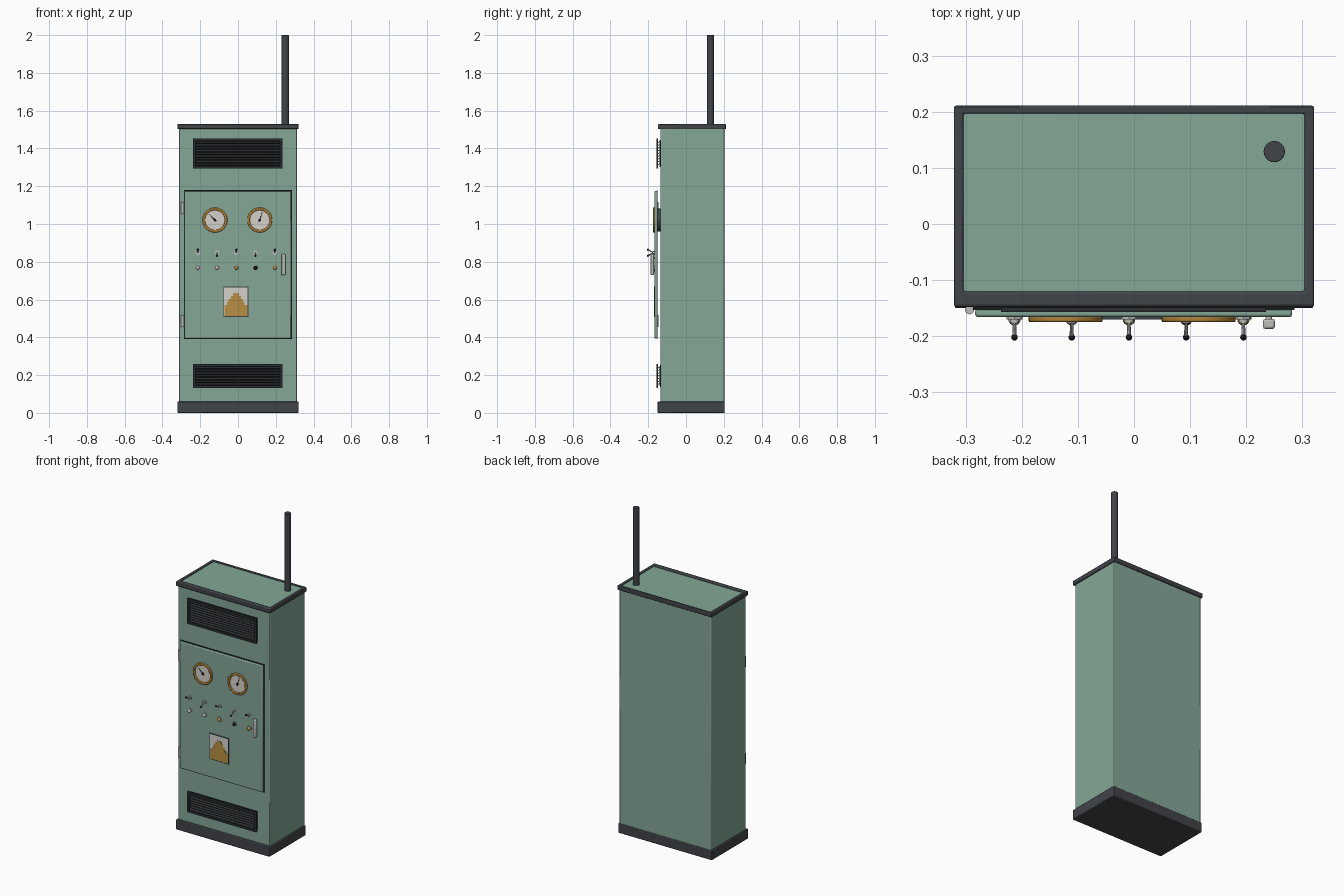
import bpy, bmesh, math
from mathutils import Vector

cube = bpy.data.objects.get("Cube")
if cube:
    bpy.data.objects.remove(cube, do_unlink=True)


def material(name, *rgb):
    m = bpy.data.materials.new(name)
    m.use_nodes = True
    m.diffuse_color = (*rgb, 1)
    m.node_tree.nodes["Principled BSDF"].inputs["Base Color"].default_value = (*rgb, 1)
    return m


GREEN = material("sage green paint", 0.23, 0.39, 0.31)
CHARCOAL = material("charcoal trim", 0.052, 0.058, 0.066)
GRILLE = material("grille grey", 0.024, 0.028, 0.032)
BLACK = material("black", 0.008, 0.008, 0.009)
BRASS = material("brass", 0.43, 0.22, 0.04)
OCHRE = material("ochre paint", 0.48, 0.27, 0.055)
IVORY = material("ivory dial", 0.66, 0.64, 0.6)
METAL = material("pale metal", 0.5, 0.52, 0.5)


def finish(name, bm, mat, bevel=0, smooth=False):
    bmesh.ops.recalc_face_normals(bm, faces=bm.faces)
    mesh = bpy.data.meshes.new(name)
    bm.to_mesh(mesh)
    bm.free()
    mesh.materials.append(mat)
    ob = bpy.data.objects.new(name, mesh)
    bpy.context.collection.objects.link(ob)
    if bevel:
        mod = ob.modifiers.new("soft edges", "BEVEL")
        mod.width, mod.segments = bevel, 2
    if smooth or bevel:
        bpy.ops.object.select_all(action="DESELECT")
        ob.select_set(True)
        bpy.context.view_layer.objects.active = ob
        bpy.ops.object.shade_smooth_by_angle(angle=math.radians(35))
    return ob


def box(name, xs, ys, zs, mat, bevel=0):
    bm = bmesh.new()
    bmesh.ops.create_cube(bm, size=1)
    for v in bm.verts:
        v.co = [(lo + hi) / 2 + c * (hi - lo) for c, (lo, hi) in zip(v.co, (xs, ys, zs))]
    return finish(name, bm, mat, bevel)


def rod(name, a, b, r, mat, sides=24, r2=None, bevel=0):
    a, b = Vector(a), Vector(b)
    bm = bmesh.new()
    bmesh.ops.create_cone(bm, cap_ends=True, segments=sides, radius1=r,
                          radius2=r if r2 is None else r2, depth=(b - a).length)
    turn = (b - a).to_track_quat("Z", "Y")
    for v in bm.verts:
        v.co = turn @ v.co + (a + b) / 2
    return finish(name, bm, mat, bevel, True)


def ball(name, at, r, mat):
    bm = bmesh.new()
    bmesh.ops.create_uvsphere(bm, u_segments=16, v_segments=10, radius=r)
    bmesh.ops.translate(bm, verts=bm.verts, vec=at)
    return finish(name, bm, mat, smooth=True)


def ring(name, outer, inner, place, lo, hi, mat, bevel=0):
    """Solid between two matching loops; place(u, v, depth) gives the point."""
    bm = bmesh.new()
    loops = [[bm.verts.new(place(u, v, d)) for u, v in loop]
             for loop, d in ((outer, lo), (outer, hi), (inner, hi), (inner, lo))]
    n = len(outer)
    for k in range(4):
        a, b = loops[k], loops[(k + 1) % 4]
        for i in range(n):
            j = (i + 1) % n
            bm.faces.new((a[i], a[j], b[j], b[i]))
    return finish(name, bm, mat, bevel, n > 4)


def rect(x0, x1, y0, y1):
    return [(x0, y0), (x1, y0), (x1, y1), (x0, y1)]


def circle(x, z, r, n=40):
    return [(x + r * math.cos(i * math.tau / n), z + r * math.sin(i * math.tau / n)) for i in range(n)]


def flat(u, v, d):
    return (u, v, d)


def upright(u, v, d):
    return (u, d, v)


# Cabinet shell
box("cabinet_body", (-0.313, 0.313), (-0.135, 0.203), (0.01, 1.524), GREEN, 0.004)
box("plinth", (-0.32, 0.32), (-0.15, 0.205), (0, 0.061), CHARCOAL, 0.004)
ring("roof_trim", rect(-0.321, 0.321, -0.148, 0.211), rect(-0.304, 0.304, -0.12, 0.197),
     flat, 1.502, 1.53, CHARCOAL, 0.004)
rod("antenna", (0.25, 0.129, 1.515), (0.25, 0.129, 2), 0.019, CHARCOAL, bevel=0.002)

# Louvred vents
for label, z0, z1, slats in (("upper", 1.295, 1.452, 9), ("lower", 0.132, 0.259, 7)):
    ring(label + "_vent_frame", rect(-0.237, 0.235, z0, z1),
         rect(-0.224, 0.222, z0 + 0.013, z1 - 0.013), upright, -0.157, -0.149, GRILLE)
    box(label + "_vent_back", (-0.23, 0.228), (-0.138, -0.134), (z0 + 0.006, z1 - 0.006), BLACK)
    step = (z1 - z0 - 0.026) / slats
    for i in range(slats):
        z = z0 + 0.013 + step * (i + 0.5)
        slat = box(f"{label}_vent_slat_{i + 1}", (-0.226, 0.224), (-0.008, 0.008),
                   (-0.0015, 0.0015), GRILLE)
        slat.location = (0, -0.146, z)
        slat.rotation_euler.x = math.radians(35)
    for i in range(24):
        x = -0.215 + i * 0.0186
        box(f"{label}_vent_wire_{i + 1}", (x, x + 0.003), (-0.141, -0.138), (z0 + 0.01, z1 - 0.01), GRILLE)

# Door with hinges and handle
box("door", (-0.283, 0.282), (-0.166, -0.151), (0.394, 1.176), GREEN, 0.005)
ring("door_seal", rect(-0.287, 0.286, 0.39, 1.18), rect(-0.27, 0.27, 0.41, 1.16),
     upright, -0.153, -0.15, GRILLE)
for label, z in (("lower", 0.487), ("upper", 1.084)):
    rod(label + "_hinge", (-0.293, -0.153, z - 0.032), (-0.293, -0.153, z + 0.032), 0.008, METAL, 16)
box("handle", (0.23, 0.251), (-0.187, -0.169), (0.73, 0.841), METAL, 0.004)
for z in (0.75, 0.82):
    rod("handle_mount", (0.24, -0.16, z), (0.24, -0.175, z), 0.006, METAL, 12)

# Pressure gauges
for label, x, angle in (("right", -0.122, 135), ("left", 0.115, 72)):
    z = 1.021
    rod(label + "_gauge_case", (x, -0.134, z), (x, -0.165, z), 0.06, CHARCOAL, 40)
    ring(label + "_gauge_rim", circle(x, z, 0.066), circle(x, z, 0.052), upright, -0.175, -0.164, BRASS, 0.003)
    rod(label + "_gauge_dial", (x, -0.16, z), (x, -0.168, z), 0.053, IVORY, 40)
    dx, dz = math.cos(math.radians(angle)), math.sin(math.radians(angle))
    rod(label + "_gauge_needle", (x - 0.01 * dx, -0.17, z - 0.01 * dz),
        (x + 0.044 * dx, -0.17, z + 0.044 * dz), 0.003, BLACK, 8, 0.001)
    rod(label + "_gauge_hub", (x, -0.167, z), (x, -0.174, z), 0.007, BLACK, 16)

# Toggle switches and indicator lamps
for i, lamp in enumerate((METAL, METAL, OCHRE, BLACK, OCHRE)):
    x, z = -0.213 + i * 0.102, 0.848
    tip = (x, -0.202, z + (0.016 if i % 2 == 0 else -0.016))
    rod(f"switch_nut_{i + 1}", (x, -0.164, z), (x, -0.17, z), 0.013, METAL, 6)
    rod(f"switch_collar_{i + 1}", (x, -0.168, z), (x, -0.176, z), 0.008, METAL, 16)
    rod(f"switch_lever_{i + 1}", (x, -0.172, z), tip, 0.003, METAL, 10, 0.004)
    ball(f"switch_tip_{i + 1}", tip, 0.0058, BLACK)
    rod(f"lamp_collar_{i + 1}", (x, -0.164, 0.768), (x, -0.17, 0.768), 0.014, METAL, 20)
    ball(f"lamp_{i + 1}", (x, -0.17, 0.768), 0.011, lamp)

# Painted notice plate with a stepped mound
ring("notice_border", rect(-0.077, 0.055, 0.508, 0.668), rect(-0.073, 0.051, 0.512, 0.664),
     upright, -0.17, -0.165, CHARCOAL)
box("notice_plate", (-0.075, 0.053), (-0.168, -0.165), (0.51, 0.666), IVORY)
steps = ((0.06, 0.512, 0.572), (0.046, 0.572, 0.586), (0.038, 0.586, 0.604),
         (0.026, 0.604, 0.62), (0.015, 0.62, 0.634))
for i, (half, z0, z1) in enumerate(steps):
    box(f"notice_mound_{i + 1}", (-0.011 - half, -0.011 + half), (-0.1695, -0.1675), (z0, z1), OCHRE)
